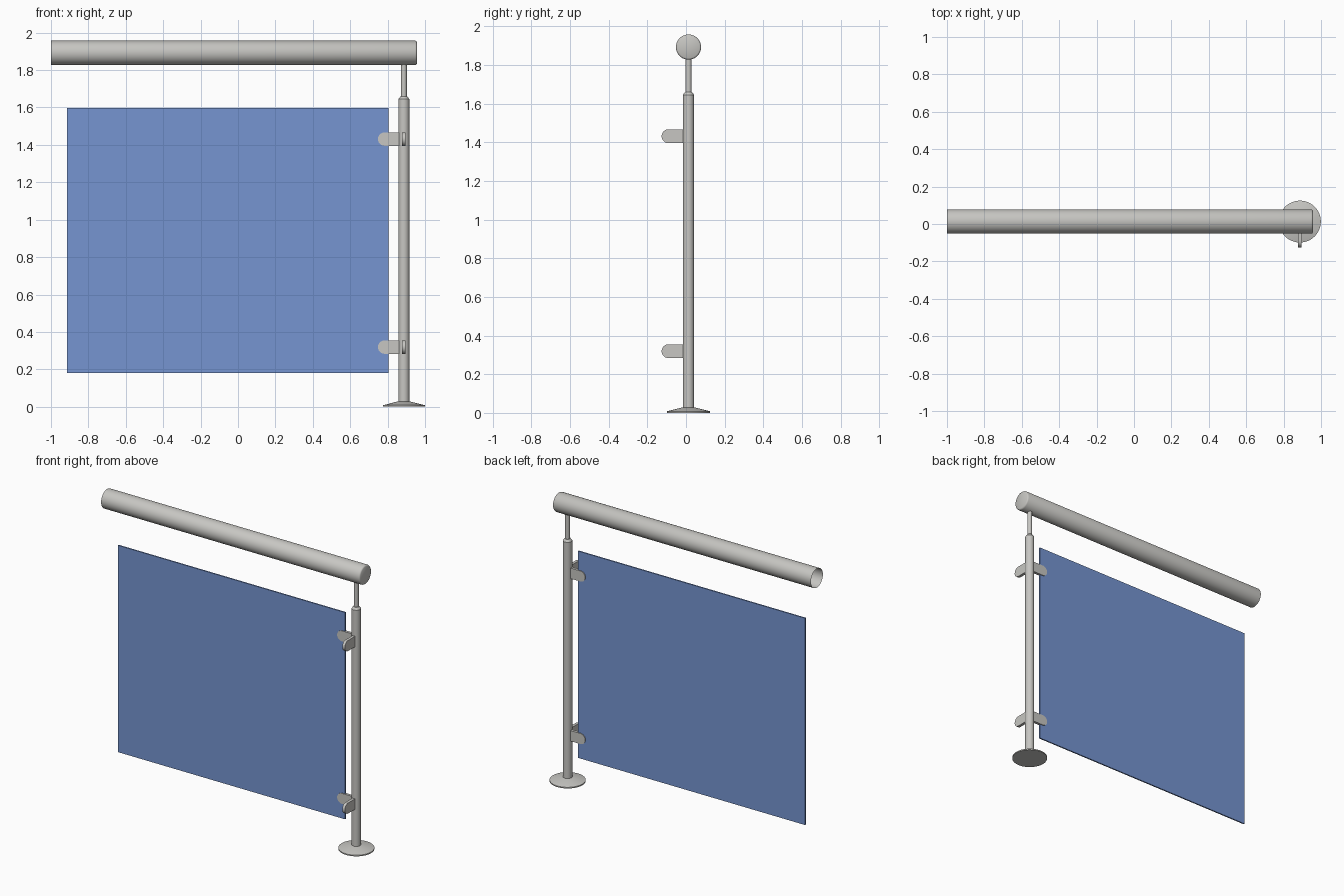
import bpy, bmesh, math
from mathutils import Matrix, Vector

if "Cube" in bpy.data.objects:
    bpy.data.objects.remove(bpy.data.objects["Cube"])

POST_X, MID_Y = 0.887, 0.013      # post axis
RAIL_Z, RAIL_R = 1.892, 0.065


def material(name, rgb):
    m = bpy.data.materials.new(name)
    m.diffuse_color = (*rgb, 1.0)
    m.use_nodes = True
    m.node_tree.nodes["Principled BSDF"].inputs["Base Color"].default_value = m.diffuse_color
    return m


METAL = material("brushed metal", (0.57, 0.565, 0.54))
GLASS = material("blue glass", (0.18, 0.30, 0.64))


def finish(name, bm, mat, matrix=Matrix(), smooth=True):
    bm.transform(matrix)
    me = bpy.data.meshes.new(name)
    bm.to_mesh(me)
    bm.free()
    me.materials.append(mat)
    ob = bpy.data.objects.new(name, me)
    bpy.context.collection.objects.link(ob)
    if smooth:
        bpy.context.view_layer.objects.active = ob
        ob.select_set(True)
        bpy.ops.object.shade_smooth_by_angle(angle=math.radians(35))
        ob.select_set(False)
    return ob


def lathe(name, profile, matrix, n=48):
    """Revolve (radius, height) points about local z."""
    bm = bmesh.new()
    vs = [bm.verts.new((r, 0, h)) for r, h in profile]
    es = [bm.edges.new(p) for p in zip(vs, vs[1:])]
    bmesh.ops.spin(bm, geom=vs + es, cent=(0, 0, 0), axis=(0, 0, 1),
                   angle=math.tau, steps=n, use_duplicate=False)
    bmesh.ops.remove_doubles(bm, verts=bm.verts, dist=1e-5)
    bmesh.ops.recalc_face_normals(bm, faces=bm.faces)
    return finish(name, bm, METAL, matrix)


def clamp(name, z, turn, reach=0.139, half=0.036, thick=0.019):
    """Plate with a rounded end, reaching along local +x from the post axis."""
    bm = bmesh.new()
    pts = [(0.01, half), (0.01, -half)]
    for i in range(17):
        a = -math.pi / 2 + math.pi * i / 16
        pts.append((reach - half + half * math.cos(a), half * math.sin(a)))
    f = bm.faces.new([bm.verts.new((x, -thick / 2, h)) for x, h in pts])
    ext = bmesh.ops.extrude_face_region(bm, geom=[f])
    bmesh.ops.translate(bm, vec=(0, thick, 0),
                        verts=[v for v in ext["geom"] if isinstance(v, bmesh.types.BMVert)])
    bmesh.ops.recalc_face_normals(bm, faces=bm.faces)
    mat = Matrix.Translation((POST_X, MID_Y, z)) @ Matrix.Rotation(turn, 4, 'Z')
    return finish(name, bm, METAL, mat)


axis = Matrix.Translation((POST_X, MID_Y, 0))

# Floor flange: low cone with a thin rim
lathe("base_flange", [(0, 0), (0.112, 0), (0.112, 0.008), (0.03, 0.029), (0, 0.029)], axis)

# Main post with tapered shoulder, then the thin stem carrying the rail
lathe("post", [(0, 0.01), (0.029, 0.01), (0.029, 1.645), (0.018, 1.66), (0, 1.66)], axis)
lathe("rail_stem", [(0.0155, 1.65), (0.0155, RAIL_Z - 0.055)], axis, 32)

# Handrail tube: open at the left, closed with an eased edge at the right
lathe("handrail",
      [(RAIL_R, -1.0), (RAIL_R, 0.948), (RAIL_R - 0.003, 0.954), (RAIL_R - 0.008, 0.957), (0, 0.957)],
      Matrix.Translation((0, MID_Y, RAIL_Z)) @ Matrix.Rotation(math.pi / 2, 4, 'Y'), 64)

# Clamps: one pair holds the panel, the other pair faces the front
for level, z in (("lower", 0.319), ("upper", 1.431)):
    clamp(level + "_panel_clamp", z, math.pi)
    clamp(level + "_front_clamp", z, -math.pi / 2)

# Glass panel
bm = bmesh.new()
bmesh.ops.create_cube(bm, size=1)
bm.transform(Matrix.Diagonal((1.718, 0.009, 1.415, 1)))
finish("glass_panel", bm, GLASS, Matrix.Translation((-0.055, MID_Y, 0.8885)), smooth=False)
